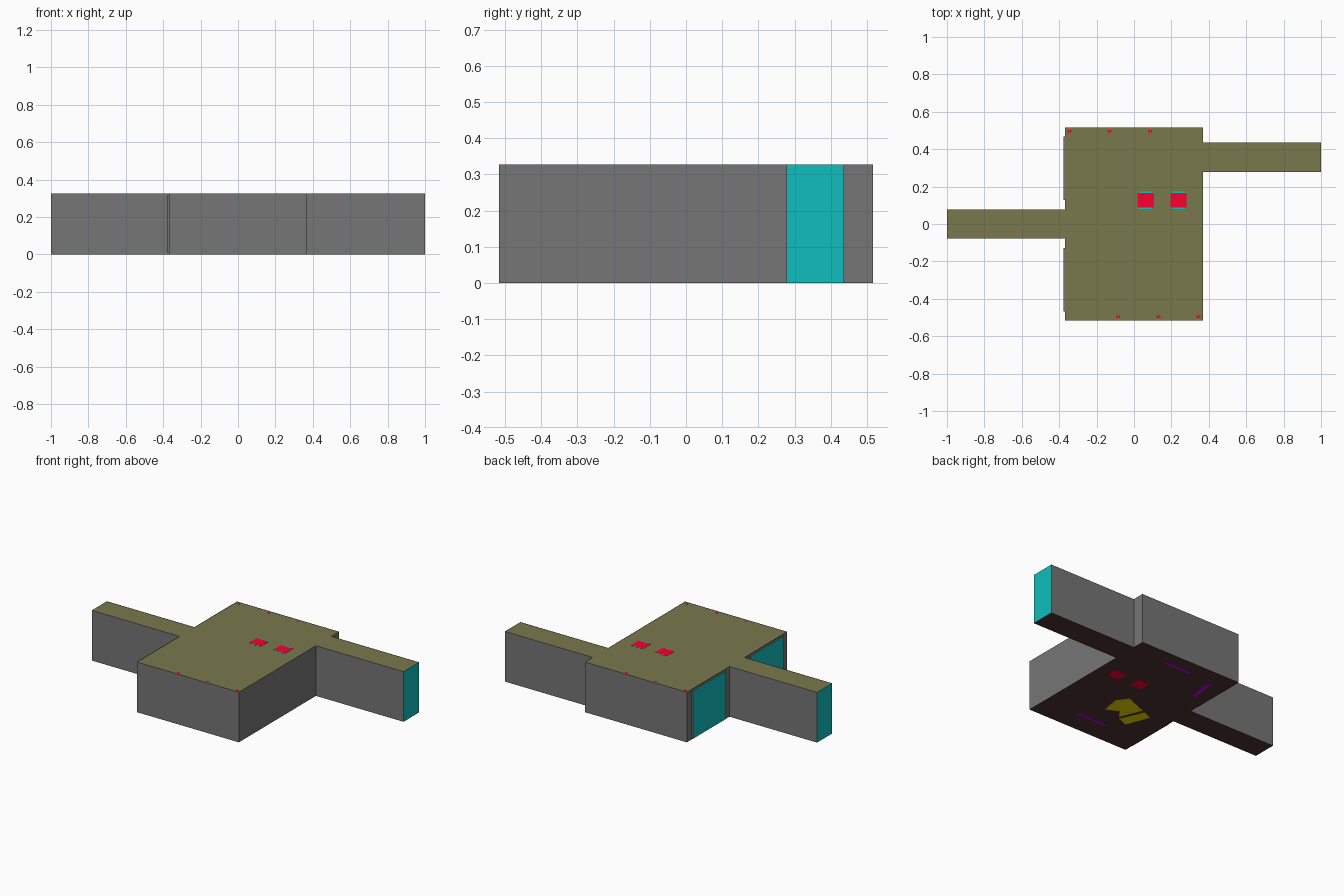
import bpy, bmesh

if "Cube" in bpy.data.objects:
    bpy.data.objects.remove(bpy.data.objects["Cube"])

H = 0.327          # overall height
HX, HY = 0.368, 0.516   # half size of the main room


def colour(name, rgb):
    m = bpy.data.materials.new(name)
    m.diffuse_color = (*rgb, 1)
    m.use_nodes = True
    m.node_tree.nodes["Principled BSDF"].inputs["Base Color"].default_value = m.diffuse_color
    return m


GREY = colour("wall_grey", (0.18, 0.18, 0.18))
OLIVE = colour("ceiling_olive", (0.19, 0.19, 0.073))
BROWN = colour("floor_brown", (0.075, 0.034, 0.034))
TEAL = colour("opening_teal", (0.005, 0.51, 0.51))
RED = colour("red", (0.97, 0.0, 0.03))
PURPLE = colour("purple", (0.50, 0.0, 0.75))
YELLOW = colour("yellow", (0.85, 0.70, 0.0))


def mesh(name, faces, mat):
    """Object made from lists of corner points."""
    bm = bmesh.new()
    for f in faces:
        bm.faces.new([bm.verts.new(p) for p in f])
    bmesh.ops.remove_doubles(bm, verts=bm.verts, dist=1e-5)
    me = bpy.data.meshes.new(name)
    bm.to_mesh(me)
    bm.free()
    ob = bpy.data.objects.new(name, me)
    bpy.context.collection.objects.link(ob)
    me.materials.append(mat)
    return ob


def side_quads(pts, z0, z1, closed=True):
    n = len(pts)
    quads = []
    for i in range(n if closed else n - 1):
        (ax, ay), (bx, by) = pts[i], pts[(i + 1) % n]
        quads.append([(ax, ay, z0), (bx, by, z0), (bx, by, z1), (ax, ay, z1)])
    return quads


def prism(name, pts, z0, z1, mat):
    """Counter-clockwise outline pulled straight up."""
    faces = side_quads(pts, z0, z1)
    faces.append([(x, y, z1) for x, y in pts])
    faces.append([(x, y, z0) for x, y in reversed(pts)])
    return mesh(name, faces, mat)


def box(name, x0, x1, y0, y1, z0, z1, mat):
    return prism(name, [(x0, y0), (x1, y0), (x1, y1), (x0, y1)], z0, z1, mat)


# Footprint of room and two corridors, split at the open corridor ends
front_run = [(-1, -0.078), (-HX, -0.078), (-HX, -HY), (HX, -HY), (HX, 0.277), (1, 0.277)]
back_run = [(1, 0.437), (HX, 0.437), (HX, HY), (-HX, HY), (-HX, 0.078), (-1, 0.078)]
outline = front_run + back_run

# Walls, floor and ceiling
mesh("walls", side_quads(front_run, 0, H, False) + side_quads(back_run, 0, H, False), GREY)
mesh("floor", [[(x, y, 0.001) for x, y in reversed(outline)]], BROWN)
mesh("ceiling", [[(x, y, H - 0.001) for x, y in outline]], OLIVE)

# Corridor end openings
mesh("right_corridor_opening", side_quads([(1, 0.277), (1, 0.437)], 0, H, False), TEAL)
mesh("left_corridor_opening", side_quads([(-1, 0.078), (-1, -0.078)], 0, H, False), TEAL)

# Grey frames proud of the left wall, each faced with a teal panel
for label, y0 in (("back", 0.128), ("front", -0.468)):
    y1 = y0 + 0.34
    box(f"{label}_panel_frame", -0.378, -HX, y0, y1, 0.008, H - 0.008, GREY)
    mesh(f"{label}_panel", side_quads([(-0.379, y1), (-0.379, y0)], 0.008, H - 0.008, False), TEAL)

# Two square pillars with teal edging
for i, x in enumerate((0.063, 0.237)):
    box(f"pillar_{i}", x - 0.043, x + 0.043, 0.088, 0.166, 0, H, RED)
    for j, y in enumerate((0.080, 0.166)):
        box(f"pillar_edge_{i}_{j}", x - 0.036, x + 0.036, y, y + 0.008, 0.002, H - 0.0005, TEAL)

# Small wall posts along the front and back walls
for s, label in ((1, "back"), (-1, "front")):
    for i, x in enumerate((-0.345, -0.13, 0.085)):
        cx, cy = x * s, s * 0.496
        box(f"{label}_post_{i}", cx - 0.011, cx + 0.011, cy - 0.006, cy + 0.006,
            0.2, H - 0.0005, RED)

# Benches standing on the floor
box("back_bench", -0.09, 0.11, 0.407, 0.427, 0, 0.08, PURPLE)
box("front_bench", -0.09, 0.12, -0.380, -0.360, 0, 0.08, PURPLE)
prism("side_bench", [(-0.285, 0.22), (-0.255, 0.22), (-0.235, 0.39), (-0.262, 0.39)],
      0, 0.08, PURPLE)

# Yellow seat and its separate back piece
prism("seat", [(0.03, -0.23), (0.05, -0.11), (0.0, -0.04), (-0.15, -0.098), (-0.09, -0.245),
               (-0.05, -0.19)], 0, 0.06, YELLOW)
prism("seat_back", [(-0.105, -0.26), (-0.172, -0.108), (-0.235, -0.135), (-0.176, -0.29)],
      0, 0.12, YELLOW)
